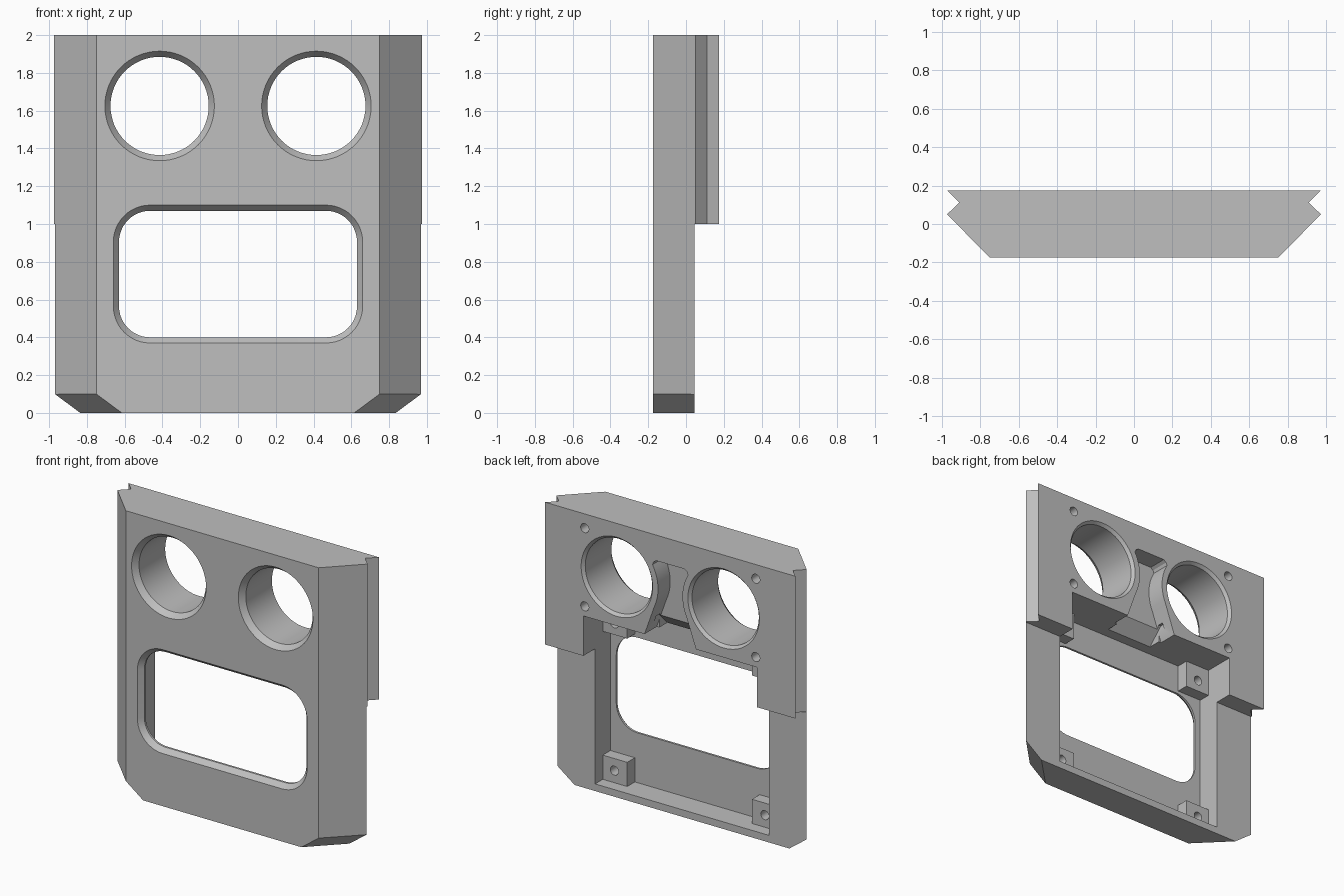
import bpy, bmesh
from math import sin, cos, pi, radians

cube = bpy.data.objects.get("Cube")
if cube:
    bpy.data.objects.remove(cube, do_unlink=True)

grey = bpy.data.materials.new("light grey")
grey.use_nodes = True
GREY = (0.52, 0.52, 0.52, 1)
grey.diffuse_color = GREY
grey.node_tree.nodes["Principled BSDF"].inputs["Base Color"].default_value = GREY


def loft(name, rings):
    """Closed solid skinned through rings with equal point counts."""
    bm = bmesh.new()
    loops = [[bm.verts.new(p) for p in ring] for ring in rings]
    n = len(loops[0])
    for a, b in zip(loops, loops[1:]):
        for i in range(n):
            j = (i + 1) % n
            bm.faces.new((a[i], a[j], b[j], b[i]))
    bm.faces.new(loops[0])
    bm.faces.new(loops[-1])
    bmesh.ops.recalc_face_normals(bm, faces=bm.faces)
    mesh = bpy.data.meshes.new(name)
    bm.to_mesh(mesh)
    bm.free()
    mesh.materials.append(grey)
    ob = bpy.data.objects.new(name, mesh)
    bpy.context.collection.objects.link(ob)
    return ob


def along_x(pts, x0, x1):
    return [[(x, y, z) for y, z in pts] for x in (x0, x1)]


def along_y(pts, y0, y1):
    return [[(x, y, z) for x, z in pts] for y in (y0, y1)]


def along_z(pts, z0, z1):
    return [[(x, y, z) for x, y in pts] for z in (z0, z1)]


def mirrored(half):
    return half + [(-x, v) for x, v in reversed(half)]


def box(x, z0, z1):
    return [(x, z0), (x, z1), (-x, z1), (-x, z0)]


def circle(cx, cz, r, n):
    return [(cx + r * cos(2 * pi * i / n), cz + r * sin(2 * pi * i / n)) for i in range(n)]


def rounded(hx, hz, r, cz, n=12):
    pts = []
    for k, (sx, sz) in enumerate([(1, 1), (-1, 1), (-1, -1), (1, -1)]):
        for i in range(n + 1):
            a = (k + i / n) * pi / 2
            pts.append((sx * (hx - r) + r * cos(a), cz + sz * (hz - r) + r * sin(a)))
    return pts


def at_y(pts, y):
    return [(x, y, z) for x, z in pts]


# Dovetail-edged plate
FRONT, BACK, STEP = -0.175, 0.175, 0.045
panel = loft("face_panel", along_z(mirrored(
    [(0.75, FRONT), (0.973, 0.05), (0.91, 0.112), (0.973, BACK)]), 0, 2))


def cut(rings):
    cutter = loft("cutter", rings)
    cutter.hide_render = True
    mod = panel.modifiers.new("cut", "BOOLEAN")
    mod.operation, mod.solver, mod.object = "DIFFERENCE", "EXACT", cutter
    bpy.context.view_layer.objects.active = panel
    bpy.ops.object.modifier_apply(modifier=mod.name)
    bpy.data.objects.remove(cutter, do_unlink=True)


# Thinner lower half
cut(along_x([(STEP, -1), (STEP, 1), (1, 1), (1, -1)], -2, 2))

# Slanted bottom corners, parallel to the bevelled sides
for s in (1, -1):
    rings = []
    for y, x in ((-0.275, 0.65), (0.145, 1.07)):
        rings.append([(s * (x + 0.135 * k), y, 0.1 + 0.1 * k) for k in (-2, 1)]
                     + [(s * 3, y, 0.2), (s * 3, y, -0.1)])
    cut(rings)

# Rear cavity; the shallow cross-shaped cut leaves four corner posts
POST, WALL, FLOOR, ROOF = -0.04, -0.125, 0.05, 1.28
cut(along_y(box(0.675, FLOOR, ROOF), POST, 1))
cut(along_y(mirrored([(0.485, FLOOR), (0.485, 0.22), (0.675, 0.22),
                      (0.675, 1.09), (0.485, 1.09), (0.485, ROOF)]), WALL, 0))

# Rounded window with bevelled front rim
cut([at_y(rounded(0.63 + g, 0.335 + g, 0.165 + g, 0.735), y)
     for y, g in ((FRONT - 0.05, 0.03), (FRONT, 0.03), (FRONT + 0.035, 0), (0, 0))])

# Slot between the round openings, with a ramp at its foot
arc = [(0.415 - 0.32 * cos(radians(a)), 1.625 + 0.32 * sin(radians(a)))
       for a in range(-25, 31, 5)]
cut(along_y(mirrored([(0.205, 1.26), (0.2, 1.28)] + arc + [(0.13, 1.805), (0.11, 1.82)]), 0.04, 1))
cut(along_x([(0.06, 1.39), (-0.06, 1.27), (0.1, 1.27), (0.1, 1.39)], -0.18, 0.18))

# Round openings, screw holes and post holes
for s in (1, -1):
    cut([at_y(circle(s * 0.415, 1.625, r, 64), y) for y, r in (
        (FRONT - 0.05, 0.29), (FRONT, 0.29), (FRONT + 0.04, 0.26),
        (BACK - 0.02, 0.26), (BACK, 0.278), (BACK + 0.05, 0.278))])
    for z in (1.35, 1.9):
        cut(along_y(circle(s * 0.665, z, 0.032, 20), 0.05, 1))
    for z in (0.135, 1.17):
        cut(along_y(circle(s * 0.585, z, 0.032, 20), -0.12, 0.1))

# Smooth curved walls, crisp edges
bpy.ops.object.select_all(action="DESELECT")
panel.select_set(True)
bpy.context.view_layer.objects.active = panel
bpy.ops.object.shade_smooth_by_angle(angle=radians(25))
